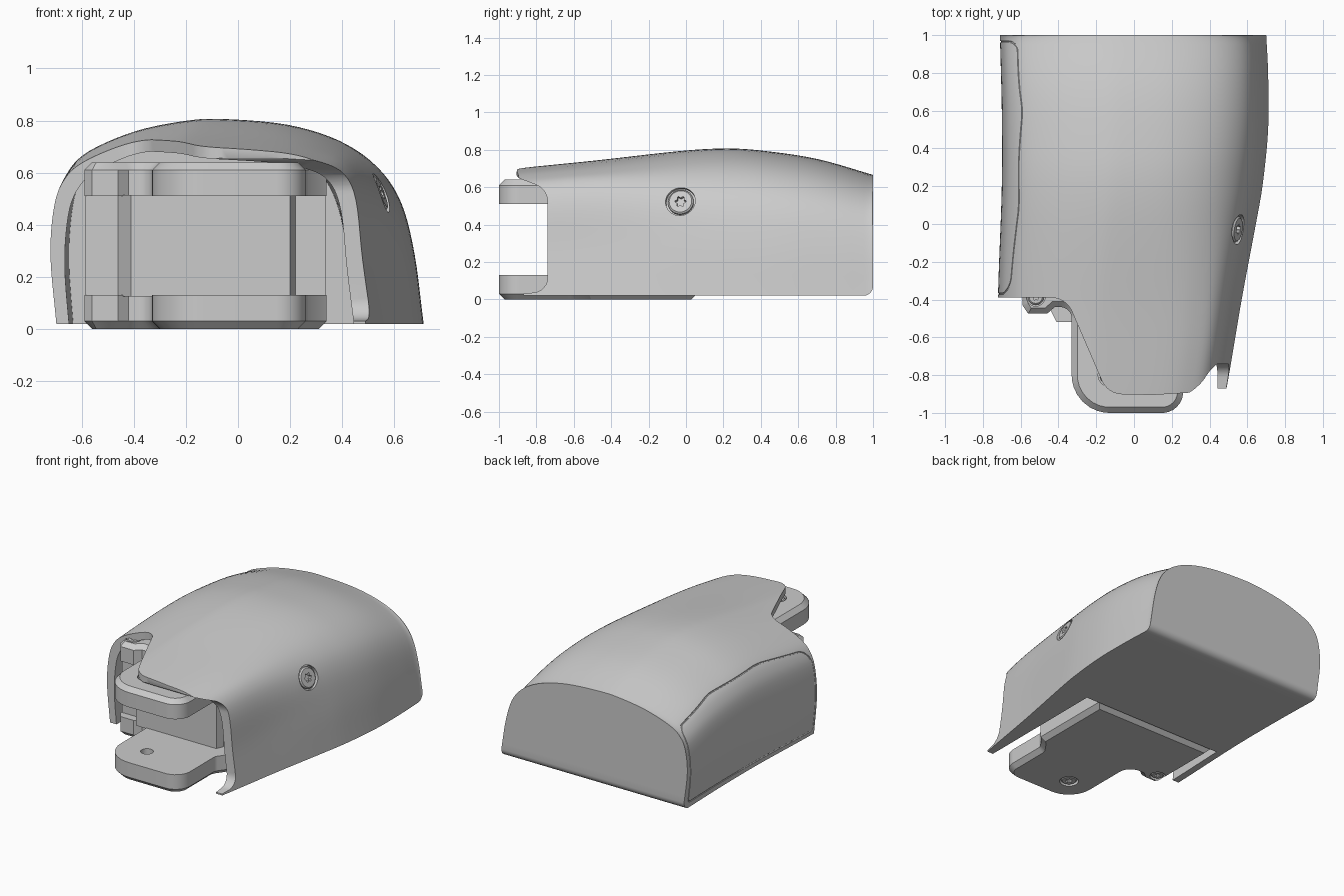
import bpy, bmesh, math
from mathutils import Vector, Matrix

if "Cube" in bpy.data.objects:
    bpy.data.objects.remove(bpy.data.objects["Cube"])


def make(name, bm):
    bmesh.ops.recalc_face_normals(bm, faces=bm.faces)
    me = bpy.data.meshes.new(name)
    bm.to_mesh(me)
    bm.free()
    ob = bpy.data.objects.new(name, me)
    bpy.context.collection.objects.link(ob)
    return ob


def rounded(pts, seg=8):
    """Polygon from (a, b, radius) corners."""
    out, n = [], len(pts)
    for i, (a, b, r) in enumerate(pts):
        p = Vector((a, b))
        if r == 0:
            out.append(p)
            continue
        u = (Vector(pts[i - 1][:2]) - p).normalized()
        v = (Vector(pts[(i + 1) % n][:2]) - p).normalized()
        half = u.angle(v) / 2
        d = r / math.tan(half)
        c = p + (u + v).normalized() * r / math.sin(half)
        s, e = p + u * d - c, p + v * d - c
        out += [c + s.lerp(e, k / seg).normalized() * r for k in range(seg + 1)]
    return out


def prism(name, pts, lo, hi, axis='z', chamfer=None, size=0.03):
    bm = bmesh.new()
    place = (lambda p, h: (p[0], p[1], h)) if axis == 'z' else (lambda p, h: (h, p[0], p[1]))
    rows = [[bm.verts.new(place(p, h)) for p in pts] for h in (lo, hi)]
    n = len(pts)
    for i in range(n):
        bm.faces.new((rows[0][i], rows[0][(i + 1) % n], rows[1][(i + 1) % n], rows[1][i]))
    caps = [bm.faces.new(r) for r in rows]
    if chamfer is not None:
        bmesh.ops.recalc_face_normals(bm, faces=bm.faces)
        bmesh.ops.bevel(bm, geom=list(caps[chamfer].edges), offset=size, segments=1,
                        profile=0.5, affect='EDGES')
    return make(name, bm)


def boolean(ob, cutter, op='DIFFERENCE'):
    cutter.hide_render = True
    m = ob.modifiers.new('cut', 'BOOLEAN')
    m.operation, m.object, m.solver = op, cutter, 'EXACT'
    bpy.context.view_layer.objects.active = ob
    bpy.ops.object.modifier_apply(modifier=m.name)
    bpy.data.objects.remove(cutter)


def table(t, x):
    """Smooth lookup in (x, value) pairs."""
    x = min(max(x, t[0][0]), t[-1][0])
    i = max(k for k in range(len(t) - 1) if t[k][0] <= x)
    slope = lambda k: ((t[min(k + 1, len(t) - 1)][1] - t[max(k - 1, 0)][1]) /
                       (t[min(k + 1, len(t) - 1)][0] - t[max(k - 1, 0)][0]))
    (x0, a), (x1, b) = t[i], t[i + 1]
    h = x1 - x0
    s = (x - x0) / h
    return ((2*s**3 - 3*s*s + 1) * a + (s**3 - 2*s*s + s) * h * slope(i)
            + (3*s*s - 2*s**3) * b + (s**3 - s*s) * h * slope(i + 1))


# Shell outline data: rear and front cross-sections, then width and height along y
LEFT = [(-.69, .02), (-.715, .3), (-.70, .5), (-.66, .61), (-.58, .685), (-.4, .76), (-.2, .80), (-.05, .807)]
REAR = LEFT + [(.2, .785), (.4, .725), (.54, .63), (.625, .5), (.675, .3), (.71, .02)]
FRONT = LEFT + [(.3, .785), (.47, .75), (.58, .69), (.64, .56), (.67, .3), (.71, .02)]
XR = [(-1, .46), (-.87, .49), (-.4, .57), (0, .645), (.2, .68), (.5, .71), (.8, .71), (1, .70)]
XL = [(-1, -.725), (-.39, -.72), (.2, -.70), (.6, -.70), (1, -.71)]
ZT = [(-1, .69), (-.9, .70), (-.5, .74), (0, .795), (.22, .806), (.4, .795), (.7, .75), (1, .665)]


def section(y, xl, xr, zb, zt):
    t = min(max((.3 - y) / 1.0, 0), 1)
    t = t * t * (3 - 2 * t)
    pts = [Vector(a).lerp(Vector(b), t) for a, b in zip(REAR, FRONT)]
    tx = [(i, p.x) for i, p in enumerate(pts)]
    tz = [(i, p.y) for i, p in enumerate(pts)]
    out = []
    for k in range((len(pts) - 1) * 5 + 1):
        x, z = table(tx, k / 5), table(tz, k / 5)
        out.append((xl + (x + .715) / 1.425 * (xr - xl), y, zb + (z - .02) / .787 * (zt - zb)))
    return out


def loft(name, rings):
    bm = bmesh.new()
    rows = [[bm.verts.new(p) for p in r] for r in rings]
    n = len(rows[0])
    for a, b in zip(rows, rows[1:]):
        for i in range(n):
            bm.faces.new((a[i], a[(i + 1) % n], b[(i + 1) % n], b[i]))
    bm.faces.new(rows[0])
    bm.faces.new(rows[-1])
    return make(name, bm)


# Outer shell as a solid with a rounded lower rear edge
ys = [-1 + 1.95 * i / 32 for i in range(33)] + [.95 + .05 * math.sin(k * math.pi / 12) for k in range(1, 7)]
bottom = lambda y: .02 + .05 * (1 - math.sqrt(max(0, 1 - max(0, (y - .95) / .05) ** 2)))
shell = loft('shell', [section(y, table(XL, y), table(XR, y), bottom(y), table(ZT, y)) for y in ys])
bpy.context.view_layer.update()

# Points on the surface for the side panel seam and the side screw
corners = rounded([(.965, .06, .03), (.965, .55, .06), (.6, .64, .5), (.1, .66, .8), (-.37, .59, .1), (-.37, .05, .03)])
seam = []
for a, b in zip(corners, corners[1:] + corners[:1]):
    n = max(1, int((b - a).length / .05))
    for k in range(n):
        p = a.lerp(b, k / n)
        hit, loc, _, _ = shell.ray_cast((-2, p.x, p.y), (1, 0, 0))
        if hit and (not seam or (loc - seam[-1]).length > .004):
            seam.append(loc)
_, screw_at, screw_dir, _ = shell.ray_cast((2, -.03, .525), (-1, 0, 0))

# Groove round the side panel
cu = bpy.data.curves.new('seam', 'CURVE')
cu.dimensions, cu.bevel_depth, cu.bevel_resolution = '3D', .005, 1
sp = cu.splines.new('POLY')
sp.points.add(len(seam) - 1)
for q, p in zip(sp.points, seam):
    q.co = (*p, 1)
sp.use_cyclic_u = True
cob = bpy.data.objects.new('seam', cu)
bpy.context.collection.objects.link(cob)
bm = bmesh.new()
bm.from_mesh(bpy.data.meshes.new_from_object(cob.evaluated_get(bpy.context.evaluated_depsgraph_get())))
bpy.data.objects.remove(cob)
boolean(shell, make('seam_cutter', bm))


def circle(r, n=32, lobe=0):
    return [(r * (1 + lobe * math.cos(6 * a)) * math.cos(a), r * (1 + lobe * math.cos(6 * a)) * math.sin(a))
            for a in (i * math.tau / n for i in range(n))]


def aim(ob, loc, normal):
    ob.matrix_world = Matrix.Translation(loc) @ normal.to_track_quat('Z', 'Y').to_matrix().to_4x4()
    bpy.context.view_layer.update()
    return ob


def screw(name, host, loc, normal, r):
    """Socket in the host plus a head with a six-lobe recess."""
    loc, normal = Vector(loc), Vector(normal)
    boolean(host, aim(prism('socket', circle(r), -.025, .1), loc, normal))
    head = prism(name, circle(r * .86), -.04, -.003, chamfer=1, size=.008)
    boolean(head, prism('recess', circle(r * .32, 48, .2), -.025, .05))
    return aim(head, loc, normal)


parts = [shell, screw('side_screw', shell, screw_at, screw_dir, .08)]

# Hollow front, roof plan and side profile cuts
inner = [section(y, table(XL, y) + .055, min(table(XR, y) - .04, .45), -.02, table(ZT, y) - .045)
         for y in [-1.1 + 1.165 * i / 20 for i in range(21)]]
boolean(shell, loft('cavity', inner))
plan = rounded([(-1, 1.2, 0), (-1, -.39, 0), (-.36, -.39, .12), (-.14, -.9, .12), (.1, -.905, 0),
                (.34, -.89, .06), (.38, -.87, 0), (1, -.87, 0), (1, 1.2, 0)])
boolean(shell, prism('plan_cutter', plan, -.5, 1.5), 'INTERSECT')
side = rounded([(-1.3, -.1, 0), (-.87, -.1, 0), (-.87, .03, 0), (-.74, .045, .08), (-.74, .59, .1),
                (-.9, .65, .03), (-.915, .69, 0), (-1.3, .69, 0)])
boolean(shell, prism('side_cutter', side, -1.2, 1.2, 'x'))

# Hinge block with an upper and a lower flange
flange = rounded([(-.59, .06, 0), (-.59, -.43, .0), (-.56, -.475, 0), (-.46, -.475, 0), (-.42, -.44, 0),
                  (-.33, -.44, .06), (-.33, -1, .2), (.26, -1, .11), (.26, -.62, .05), (.31, -.55, 0),
                  (.34, -.52, 0), (.34, .06, 0)])
lower = prism('lower_flange', flange, 0, .13, chamfer=0)
upper = prism('upper_flange', flange, .51, .64, chamfer=1)
core = prism('hinge_core', [(-.585, .05), (-.585, -.42), (-.46, -.42), (-.41, -.52), (.2, -.52),
                            (.22, -.47), (.335, -.47), (.335, .05)], .125, .515)
parts += [lower, upper, core]

# Pivot holes between the flanges and screws on the outer faces
for ob, lo, hi in ((lower, .09, .2), (upper, .45, .55)):
    boolean(ob, prism('hole', [(x - .13, y - .8) for x, y in circle(.04)], lo, hi))
for ob, z, d in ((lower, 0, -1), (upper, .64, 1)):
    side_name = 'lower' if d < 0 else 'upper'
    parts.append(screw(side_name + '_pivot_screw', ob, (-.13, -.8, z), (0, 0, d), .06))
    parts.append(screw(side_name + '_mount_screw', ob, (-.52, -.385, z), (0, 0, d), .05))

# Smooth shading with sharp creases
bpy.ops.object.select_all(action='DESELECT')
for ob in parts:
    ob.select_set(True)
bpy.context.view_layer.objects.active = shell
bpy.ops.object.shade_smooth_by_angle(angle=math.radians(30))
